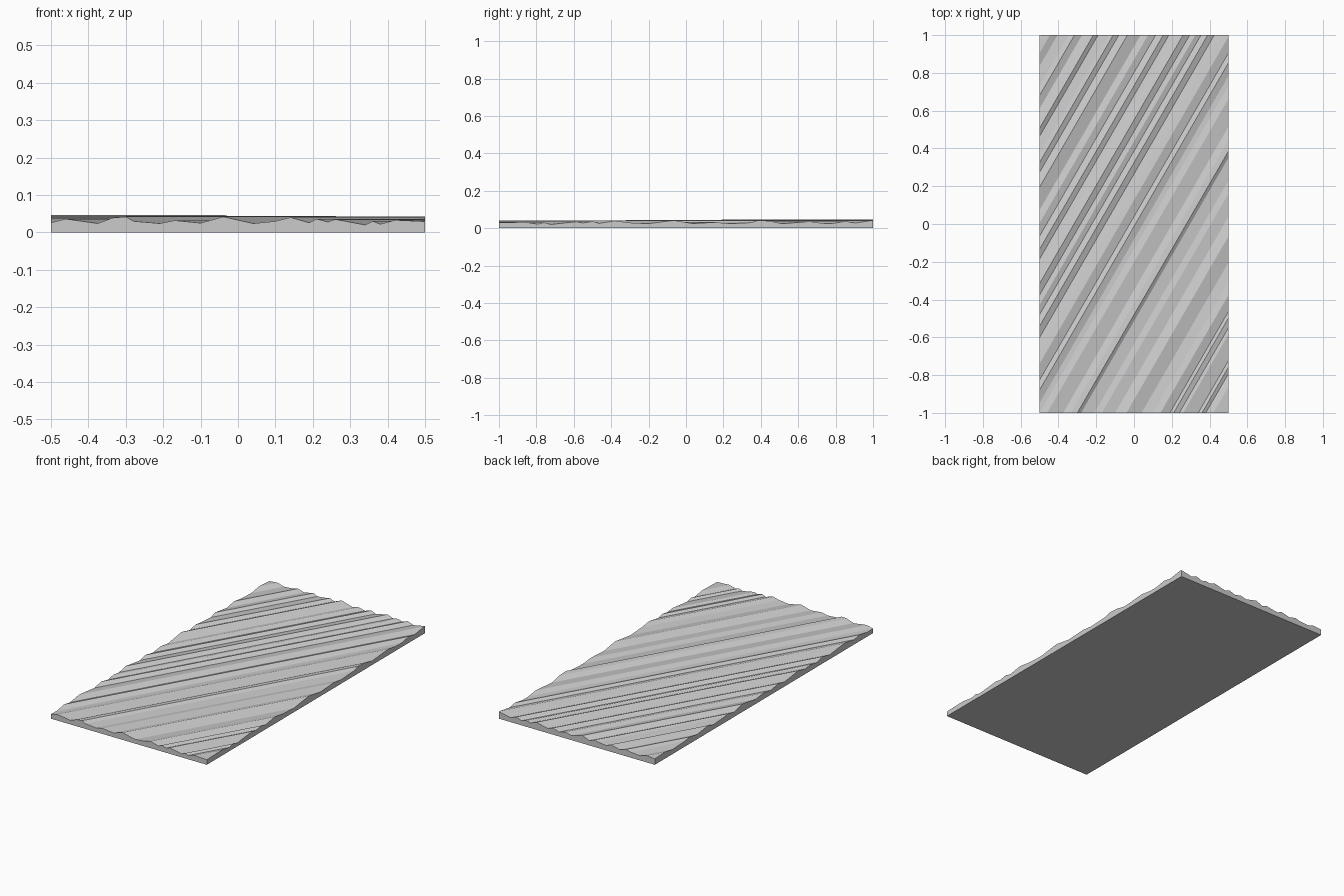
import bpy, bmesh, math

if "Cube" in bpy.data.objects:
    bpy.data.objects.remove(bpy.data.objects["Cube"])

# Ridge profile across the panel: x along the front edge, height
PROFILE = [
    (-1.70, .028), (-1.64, .036), (-1.60, .039), (-1.56, .027), (-1.50, .032),
    (-1.47, .040), (-1.43, .028), (-1.37, .041), (-1.345, .028), (-1.29, .034),
    (-1.265, .040), (-1.235, .028), (-1.19, .046), (-1.12, .027), (-1.08, .036),
    (-1.04, .026), (-1.00, .039), (-.97, .027), (-.94, .033), (-.895, .044),
    (-.86, .030), (-.83, .036), (-.80, .027), (-.765, .040), (-.73, .026),
    (-.69, .034), (-.65, .041), (-.60, .028), (-.57, .037), (-.53, .025), (-.50, .026),
    (-.46, .036), (-.375, .024), (-.335, .039), (-.30, .042), (-.28, .030),
    (-.21, .024), (-.17, .032), (-.10, .025), (-.04, .042), (.04, .024),
    (.10, .030), (.14, .040), (.19, .026), (.21, .036), (.24, .028),
    (.26, .035), (.34, .020), (.36, .030), (.38, .022), (.42, .033), (.55, .027),
]
SHEAR = 2 / math.tan(math.radians(60))

# Diagonal prism running from the front edge to the back edge
bm = bmesh.new()
outline = [(PROFILE[0][0], 0)] + PROFILE + [(PROFILE[-1][0], 0)]
front = [bm.verts.new((x, -1, z)) for x, z in outline]
back = [bm.verts.new((x + SHEAR, 1, z)) for x, z in outline]
bm.faces.new(front)
bm.faces.new(back[::-1])
n = len(outline)
for i in range(n):
    j = (i + 1) % n
    bm.faces.new((front[i], back[i], back[j], front[j]))

# Trim the left and right sides square and close them
for side in (-1, 1):
    cut = bmesh.ops.bisect_plane(
        bm, geom=bm.verts[:] + bm.edges[:] + bm.faces[:],
        plane_co=(side * .5, 0, 0), plane_no=(side, 0, 0), clear_outer=True)
    edges = [e for e in cut['geom_cut'] if isinstance(e, bmesh.types.BMEdge)]
    bmesh.ops.holes_fill(bm, edges=edges, sides=0)
bmesh.ops.triangulate(bm, faces=[f for f in bm.faces if len(f.verts) > 4])
bmesh.ops.recalc_face_normals(bm, faces=bm.faces[:])

mesh = bpy.data.meshes.new("ridged_panel")
bm.to_mesh(mesh)
bm.free()
bpy.context.collection.objects.link(bpy.data.objects.new("ridged_panel", mesh))
